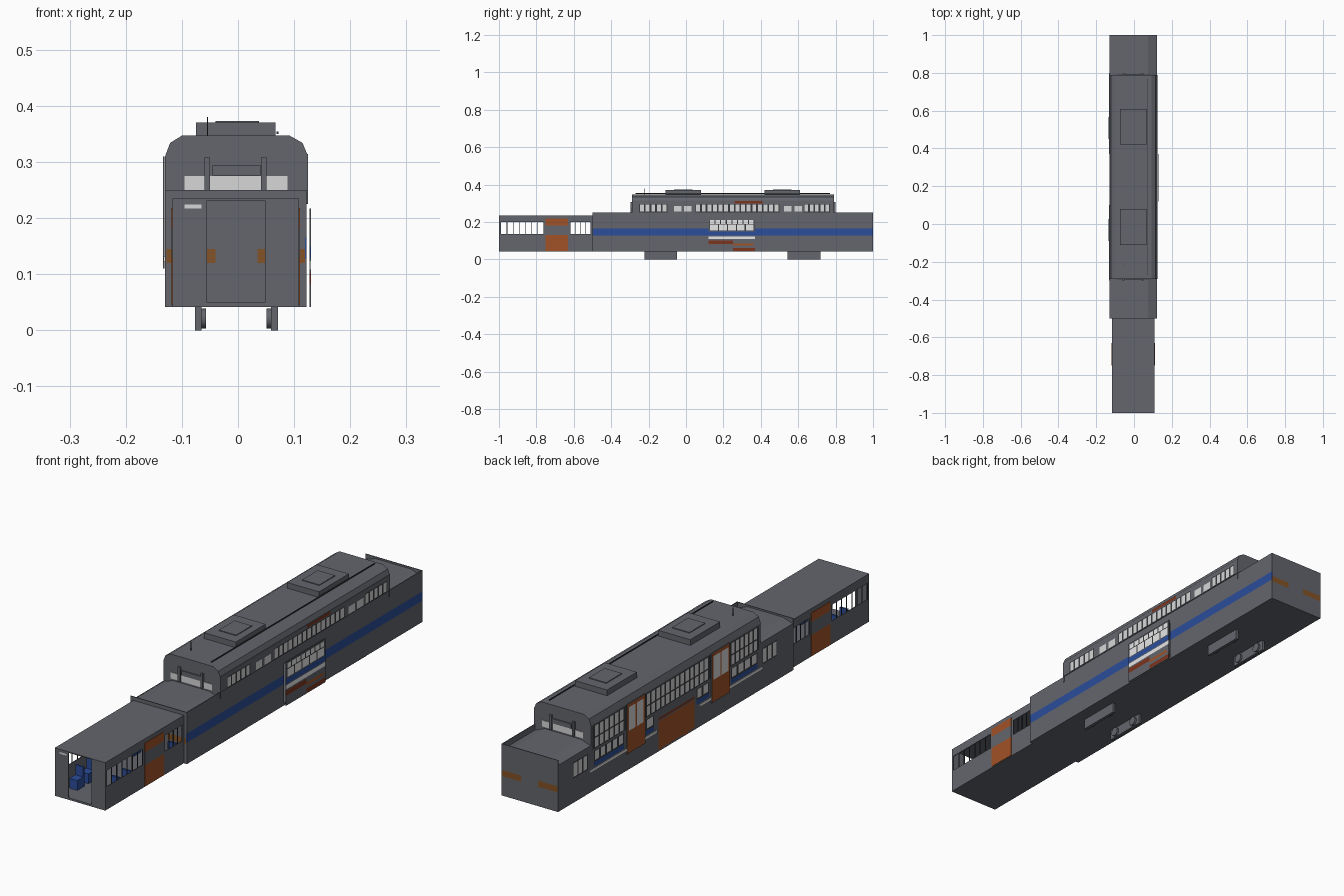
import bpy, bmesh, math

cube = bpy.data.objects.get("Cube")
if cube:
    bpy.data.objects.remove(cube, do_unlink=True)


def material(name, r, g, b):
    m = bpy.data.materials.new(name)
    m.use_nodes = True
    m.diffuse_color = (r, g, b, 1)
    m.node_tree.nodes["Principled BSDF"].inputs["Base Color"].default_value = (r, g, b, 1)
    m.node_tree.nodes["Principled BSDF"].inputs["Roughness"].default_value = 0.8
    return m


GREY = material("body grey", .125, .132, .152)
DARK = material("dark trim", .04, .042, .047)
BLUE = material("stripe blue", .025, .075, .32)
ORANGE = material("door orange", .36, .085, .02)
AMBER = material("marker amber", .23, .085, .02)
RUST = material("rust red", .2, .035, .012)
PALE = material("pale glass", .68, .68, .68)
WHITE = material("white trim", .85, .85, .85)
PALETTE = [GREY, DARK, BLUE, ORANGE, AMBER, RUST, PALE, WHITE]


def finish(name, bm, mats):
    mesh = bpy.data.meshes.new(name)
    bmesh.ops.recalc_face_normals(bm, faces=bm.faces)
    bm.to_mesh(mesh)
    bm.free()
    for m in mats:
        mesh.materials.append(m)
    ob = bpy.data.objects.new(name, mesh)
    bpy.context.collection.objects.link(ob)
    return ob


def box(name, x, y, z, mat):
    """Box from three (low, high) ranges."""
    bm = bmesh.new()
    bmesh.ops.create_cube(bm, size=1)
    for v in bm.verts:
        v.co = [r[0] + (c + .5) * (r[1] - r[0]) for c, r in zip(v.co, (x, y, z))]
    return finish(name, bm, [mat])


def sheet(name, axis, pos, u, v, holes=(), paint=(), thick=.003):
    """Upright wall; rectangles (u0, u1, v0, v1) are cut out or painted."""
    rects = list(holes) + [p[0] for p in paint]
    us = sorted({round(c, 4) for r in rects for c in r[:2]} | set(u))
    vs = sorted({round(c, 4) for r in rects for c in r[2:]} | set(v))
    inside = lambda r, a, b: r[0] < a < r[1] and r[2] < b < r[3]
    bm = bmesh.new()
    place = (lambda a, b: (pos, a, b)) if axis == "x" else (lambda a, b: (a, pos, b))
    verts = {(a, b): bm.verts.new(place(a, b)) for a in us for b in vs}
    for a0, a1 in zip(us, us[1:]):
        for b0, b1 in zip(vs, vs[1:]):
            ca, cb = (a0 + a1) / 2, (b0 + b1) / 2
            if any(inside(r, ca, cb) for r in holes):
                continue
            f = bm.faces.new([verts[k] for k in ((a0, b0), (a1, b0), (a1, b1), (a0, b1))])
            for r, m in paint:
                if inside(r, ca, cb):
                    f.material_index = PALETTE.index(m)
    bmesh.ops.delete(bm, geom=[w for w in bm.verts if not w.link_faces], context="VERTS")
    ob = finish(name, bm, PALETTE)
    mod = ob.modifiers.new("thickness", "SOLIDIFY")
    mod.thickness, mod.offset = thick, 0
    return ob


def loft(name, profile, y0, y1, mat, caps=True):
    """Profile in x and z swept along y."""
    bm = bmesh.new()
    a, b = [[bm.verts.new((x, y, z)) for x, z in profile] for y in (y0, y1)]
    n = len(profile)
    for i in range(n if caps else n - 1):
        j = (i + 1) % n
        bm.faces.new((a[i], a[j], b[j], b[i]))
    if caps:
        bm.faces.new(a)
        bm.faces.new(b)
    return finish(name, bm, [mat])


def panes(y0, y1, z0, z1, step=.03, gap=.009, mat=PALE):
    """Row of window panes filling a span."""
    n = max(1, round((y1 - y0) / step))
    w = (y1 - y0) / n
    return [((y0 + i * w + gap / 2, y0 + (i + 1) * w - gap / 2, z0, z1), mat) for i in range(n)]


L, R, BASE = .122, -.13, .042

# Floors
box("main_floor", (R, L), (-.5, 1), (BASE, .05), GREY)
box("front_floor", (-.115, .107), (-1, -.5), (BASE, .05), GREY)

# Main body left wall: stripe and open doorway
sheet("left_wall", "x", L - .0015, (-.5, 1), (BASE, .25), [(.12, .37, .05, .21)],
      [((-.5, 1, .128, .165), BLUE)])
hatch = [((.125, .365, .152, .212), DARK)]
hatch += panes(.125, .365, .154, .186, .048, .006, WHITE)
hatch += panes(.125, .365, .19, .21, .03, .006, WHITE)
hatch += [((.12, .37, .128, .15), BLUE), ((.12, .37, .108, .124), WHITE),
          ((.12, .25, .082, .102), RUST), ((.25, .36, .074, .086), ORANGE),
          ((.25, .37, .045, .062), RUST)]
sheet("side_hatch", "x", .1285, (.12, .37), (BASE, .217), [], hatch)

# Main body right wall: window band, doors, panels and low openings
saloon = [((-.28, .78, .208, .305), DARK)]
for y0, y1 in ((-.27, -.1), (.04, .44), (.58, .77)):
    saloon += panes(y0, y1, .213, .25) + panes(y0, y1, .256, .3)
for y0, y1 in ((-.27, -.1), (.04, .12), (.39, .44), (.58, .77)):
    saloon += [((y0, y1, .137, .2), DARK), ((y0, y1, .137, .155), BLUE)]
    saloon += panes(y0, y1, .162, .197, .04, .012)
saloon += [((.13, .36, .167, .176), RUST), ((.13, .36, BASE, .162), ORANGE)]
sheet("right_saloon_wall", "x", R + .0015, (-.29, .79), (BASE, .31), [], saloon)
for span, lights in (((-.5, -.29), (-.395, -.3)), ((.79, 1), (.81, .905))):
    sheet("right_end_wall", "x", R + .0015, span, (BASE, .23), [],
          [((*lights, .14, .205), DARK)] + panes(*lights, .145, .2))
for y0, y1 in ((-.3, .1), (.37, .8)):
    box("right_trim_rail", (-.133, R), (y0, y1), (.122, .132), WHITE)
for y0 in (-.09, .45):
    sheet("right_door", "x", -.1325, (y0, y0 + .117), (.11, .31), [],
          [((y0 + .002, y0 + .115, .112, .308), ORANGE),
           ((y0 + .012, y0 + .054, .2, .295), PALE),
           ((y0 + .063, y0 + .105, .2, .295), PALE)])

# Body end panels with marker stripes, and the lower end roofs
for y in (-.5, 1):
    sheet("body_end", "y", y - math.copysign(.0015, y), (R, L), (BASE, .25), [],
          [((R, -.04, .12, .145), AMBER), ((.035, L, .12, .145), AMBER)])
end_profile = [(R, .228), (-.085, .243), (.075, .243), (L, .225)]
for y0, y1 in ((-.5, -.29), (.79, 1)):
    loft("end_roof", end_profile, y0, y1, GREY, caps=False)

# Raised saloon: left window wall, shaped roof and ends
bands = [((.26, .41, .3, .312), RUST)]
for y0, y1 in ((-.25, -.1), (.05, .5), (.63, .77)):
    bands += [((y0, y1, .252, .297), DARK)] + panes(y0, y1, .255, .293)
for y0 in (-.065, -.01, .525, .58):
    bands.append(((y0, y0 + .04, .255, .285), PALE))
sheet("left_saloon_wall", "x", .1235, (-.29, .79), (.25, .314), [], bands)
arch = [(-.13, .31), (-.121, .334), (-.1, .347), (.092, .347), (.115, .334), (.125, .31)]
loft("saloon_roof", arch, -.29, .79, GREY, caps=False)
for y, out in ((-.29, -1), (.79, 1)):
    outline = [(R, .225), *arch, (.125, .225)]
    loft("saloon_end", outline, y, y - out * .004, GREY)
    sheet("end_window", "y", y + out * .001, (-.095, .088), (.25, .275), [],
          [((-.095, .088, .25, .275), PALE)])
    for x in (-.055, .046):
        box("end_post", (x - .005, x + .005), sorted((y, y + out * .008)), (.25, .308), GREY)
    box("end_crossbar", (-.045, .04), sorted((y, y + out * .005)), (.276, .295), GREY)

# Roof equipment
for y0 in (-.11, .42):
    box("roof_unit", (-.075, .067), (y0, y0 + .19), (.345, .37), GREY)
    box("roof_unit_lid", (-.04, .037), (y0 + .045, y0 + .145), (.37, .373), GREY)
box("roof_pipe", (.069, .072), (-.27, .77), (.35, .354), DARK)
box("antenna", (-.0555, -.0535), (-.222, -.219), (.345, .38), DARK)

# Narrow front section: side walls, roof and open front
for side, x in (("left", .107), ("right", -.115)):
    out = math.copysign(.002, x)
    sheet("front_" + side + "_wall", "x", x, (-1, -.5), (BASE, .235),
          [(-.99, -.76, .135, .2), (-.62, -.51, .135, .2)])
    sheet("front_" + side + "_door", "x", x + out, (-.75, -.63), (.045, .218), [],
          [((-.75, -.63, .045, .13), ORANGE), ((-.75, -.63, .182, .218), ORANGE)])
    for y0, y1, n in ((-.99, -.76, 7), (-.62, -.51, 4)):
        for i in range(n + 1):
            y = y0 + (y1 - y0) * i / n
            box("front_mullion", (x - .0015, x + .0015), (y - .0015, y + .0015), (.135, .2), DARK)
box("front_roof", (-.115, .107), (-1, -.5), (.231, .235), GREY)
sheet("front_face", "y", -.9985, (-.115, .107), (BASE, .235), [(-.055, .048, .05, .232)],
      [((-.095, -.065, .217, .224), PALE)])

# Seats inside
for y in (-.93, -.86, -.57):
    for x in (-.1, .06):
        box("front_seat", (x, x + .035), (y, y + .045), (.05, .09), BLUE)
        box("front_seat_back", (x, x + .035), (y + .037, y + .045), (.09, .13), BLUE)

# Bogies: side plates and wheels
for yc in (-.135, .63):
    for s in (-1, 1):
        x = -.003 + s * .068
        box("bogie_side", (x - .006, x + .006), (yc - .088, yc + .088), (0, .044), GREY)
    for dy in (-.055, .055):
        for x in (-.062, .056):
            bpy.ops.mesh.primitive_cylinder_add(vertices=20, radius=.018, depth=.01,
                                                location=(x, yc + dy, .021),
                                                rotation=(0, math.pi / 2, 0))
            ob = bpy.context.object
            ob.name = "wheel"
            ob.data.materials.append(GREY)
            bpy.ops.object.shade_smooth_by_angle()
